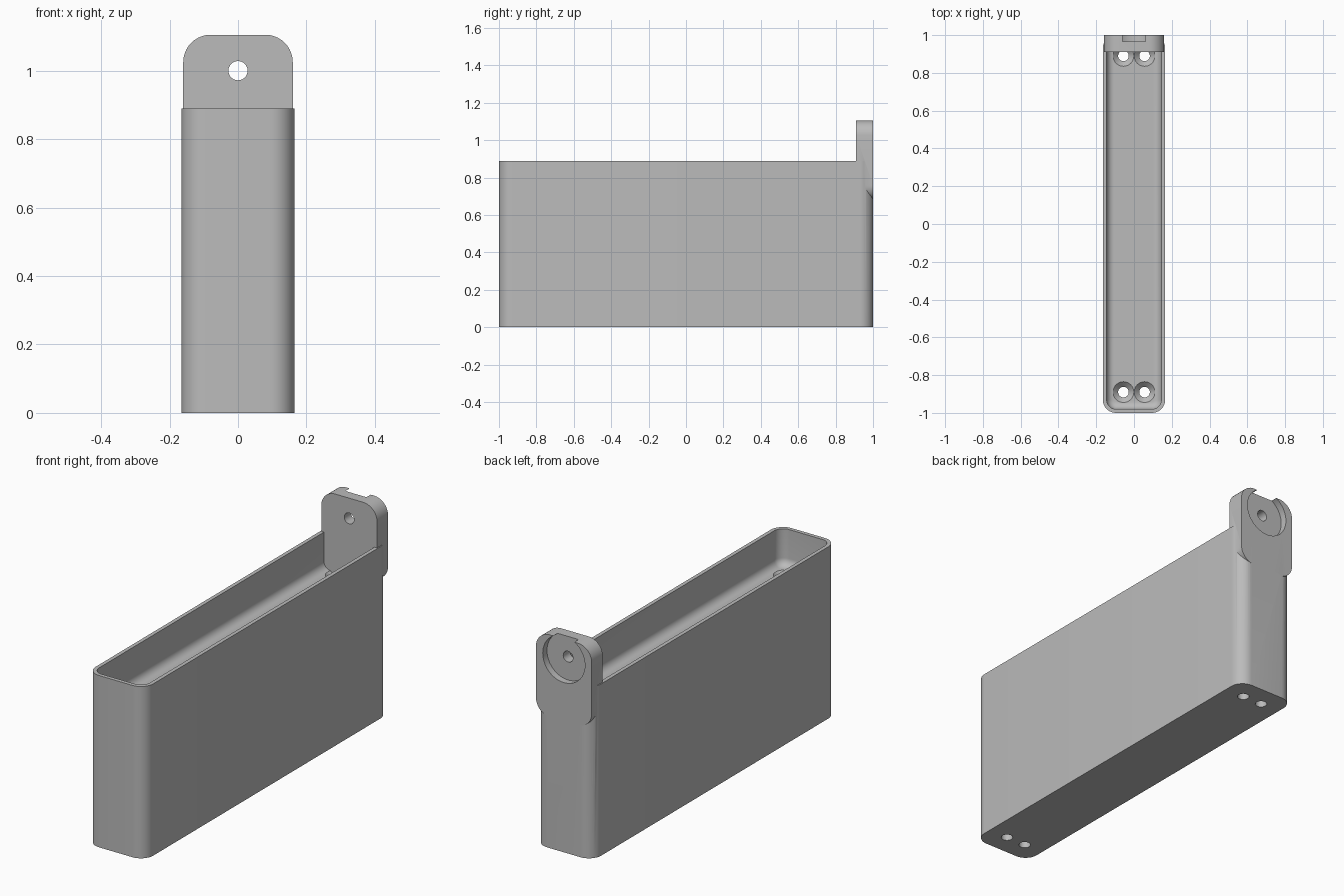
import bpy, bmesh, math
from mathutils import Matrix

if "Cube" in bpy.data.objects:
    bpy.data.objects.remove(bpy.data.objects["Cube"])

grey = bpy.data.materials.new("plain_grey")
grey.use_nodes = True
colour = (0.5, 0.5, 0.5, 1)
grey.diffuse_color = colour
grey.node_tree.nodes["Principled BSDF"].inputs["Base Color"].default_value = colour

UPRIGHT = Matrix.Rotation(math.pi / 2, 4, 'X')   # turns the loft axis z to -y


def rounded(hx, hy, r, steps=10):
    """Outline of a rectangle with rounded corners."""
    pts = []
    for quarter, (sx, sy) in enumerate([(1, 1), (-1, 1), (-1, -1), (1, -1)]):
        for i in range(steps + 1):
            a = math.pi / 2 * (quarter + i / steps)
            pts.append((sx * (hx - r) + r * math.cos(a), sy * (hy - r) + r * math.sin(a)))
    return pts


def circle(r, steps=48):
    return [(r * math.cos(2 * math.pi * i / steps), r * math.sin(2 * math.pi * i / steps))
            for i in range(steps)]


def loft(name, rings, matrix=Matrix()):
    """Closed solid through a stack of (outline, height) rings."""
    bm = bmesh.new()
    loops = [[bm.verts.new((x, y, z)) for x, y in pts] for pts, z in rings]
    n = len(loops[0])
    for low, high in zip(loops, loops[1:]):
        for i in range(n):
            j = (i + 1) % n
            bm.faces.new((low[i], low[j], high[j], high[i]))
    bm.faces.new(loops[0][::-1])
    bm.faces.new(loops[-1])
    bm.transform(matrix)
    bmesh.ops.recalc_face_normals(bm, faces=bm.faces)
    mesh = bpy.data.meshes.new(name)
    bm.to_mesh(mesh)
    bm.free()
    mesh.materials.append(grey)
    obj = bpy.data.objects.new(name, mesh)
    bpy.context.collection.objects.link(obj)
    return obj


def combine(target, tool, operation):
    """Boolean the tool into the target, then drop the tool."""
    mod = target.modifiers.new(operation, 'BOOLEAN')
    mod.operation, mod.object, mod.solver = operation, tool, 'EXACT'
    bpy.context.view_layer.objects.active = target
    bpy.ops.object.modifier_apply(modifier=mod.name)
    bpy.data.objects.remove(tool)


HEIGHT, FLOOR, FILLET = 0.89, 0.70, 0.04

# Long block with rounded corners
body = loft("tray_with_hanging_tab", [(rounded(0.165, 1, 0.07), 0),
                                      (rounded(0.165, 1, 0.07), HEIGHT)])

# Tray hollow with a filleted floor
rings = []
for i in range(9):
    a = math.pi / 2 * i / 8
    inset = FILLET * (1 - math.sin(a))
    rings.append((rounded(0.145 - inset, 0.98 - inset, 0.05 - inset),
                  FLOOR + FILLET * (1 - math.cos(a))))
rings.append((rounded(0.145, 0.98, 0.05), 1))
combine(body, loft("hollow", rings), 'DIFFERENCE')

# Countersunk screw holes, a pair at each end
for x in (-0.056, 0.056):
    for y in (-0.89, 0.89):
        hole = loft("screw_hole", [(circle(0.028), -0.1), (circle(0.028), FLOOR - 0.027),
                                   (circle(0.055), FLOOR), (circle(0.055), FLOOR + 0.01)],
                    Matrix.Translation((x, y, 0)))
        combine(body, hole, 'DIFFERENCE')

# Rounded hanging tab at the back
tab_outline = rounded(0.16, 0.2125, 0.08)
tab = loft("tab", [(tab_outline, 0), (tab_outline, 0.09)],
           Matrix.Translation((0, 1, 0.8925)) @ UPRIGHT)
combine(body, tab, 'UNION')

# Round recess on the back of the tab and its through hole
for radius, start, end in ((0.121, -0.05, 0.035), (0.028, -0.05, 0.15)):
    tool = loft("tab_cut", [(circle(radius), start), (circle(radius), end)],
                Matrix.Translation((0, 1, 1)) @ UPRIGHT)
    combine(body, tool, 'DIFFERENCE')

bpy.ops.object.select_all(action='DESELECT')
body.select_set(True)
bpy.context.view_layer.objects.active = body
bpy.ops.object.shade_smooth_by_angle(angle=math.radians(30))
